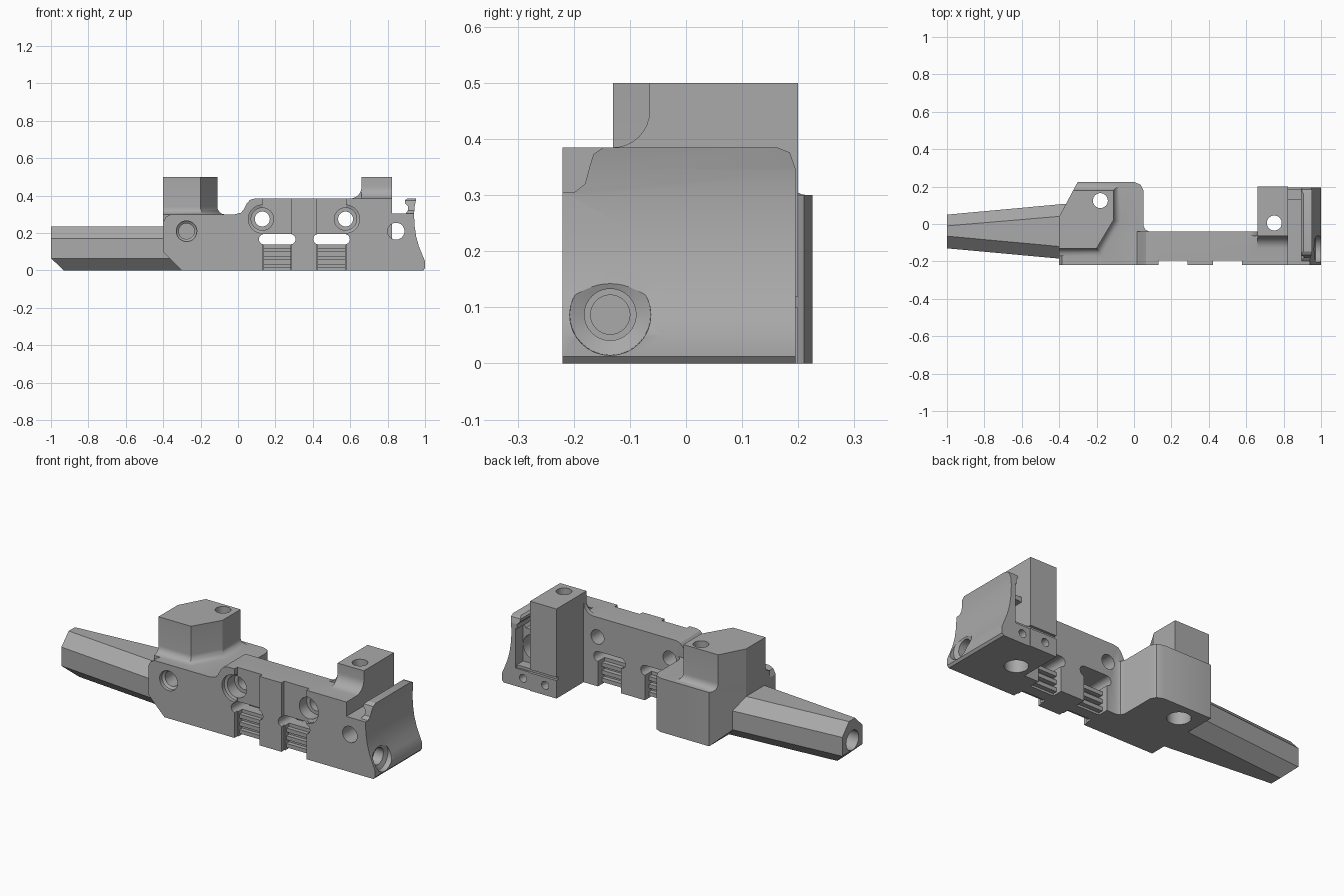
import bpy, bmesh, math
from mathutils import Vector

cube = bpy.data.objects.get("Cube")
if cube:
    bpy.data.objects.remove(cube)

grey = bpy.data.materials.new("plain_grey")
grey.use_nodes = True
grey.diffuse_color = (0.4, 0.4, 0.4, 1)
grey.node_tree.nodes["Principled BSDF"].inputs["Base Color"].default_value = (0.4, 0.4, 0.4, 1)


def loft(name, rings):
    """Closed solid through rings of equal point count."""
    bm = bmesh.new()
    loops = [[bm.verts.new(p) for p in ring] for ring in rings]
    n = len(loops[0])
    for a, b in zip(loops, loops[1:]):
        for i in range(n):
            j = (i + 1) % n
            bm.faces.new((a[i], a[j], b[j], b[i]))
    bm.faces.new(loops[0])
    bm.faces.new(loops[-1])
    bmesh.ops.recalc_face_normals(bm, faces=bm.faces)
    mesh = bpy.data.meshes.new(name)
    bm.to_mesh(mesh)
    bm.free()
    mesh.materials.append(grey)
    obj = bpy.data.objects.new(name, mesh)
    bpy.context.collection.objects.link(obj)
    return obj


def place(p, axis, d):
    return {"x": (d, p[0], p[1]), "y": (p[0], d, p[1]), "z": (p[0], p[1], d)}[axis]


def prism(name, pts, axis, lo, hi):
    return loft(name, [[place(p, axis, d) for p in pts] for d in (lo, hi)])


def circle(c, r, n=32):
    return [(c[0] + r * math.cos(math.tau * i / n), c[1] + r * math.sin(math.tau * i / n))
            for i in range(n)]


def bore(c, axis, steps):
    """Turned cutter: steps are (depth, radius) pairs along the axis."""
    return loft("bore", [[place(p, axis, d) for p in circle(c, r)] for d, r in steps])


def box(x, y, z):
    return prism("box", [(x[0], y[0]), (x[1], y[0]), (x[1], y[1]), (x[0], y[1])], "z", *z)


def combine(obj, other, mode):
    mod = obj.modifiers.new("shape", "BOOLEAN")
    mod.operation = mode
    mod.solver = "EXACT"
    mod.object = other
    bpy.context.view_layer.objects.active = obj
    bpy.ops.object.modifier_apply(modifier=mod.name)
    bpy.data.objects.remove(other)


def add(other):
    combine(body, other, "UNION")


def cut(other, target=None):
    combine(target or body, other, "DIFFERENCE")


# Long front plate with the concave end
end = [(0.99, 0), (1, 0.012), (1, 0.05), (0.985, 0.085), (0.967, 0.13), (0.953, 0.18),
       (0.944, 0.24), (0.941, 0.305)]
body = prism("mount_body", [(-0.3, 0)] + end + [
    (0.823, 0.305), (0.823, 0.385), (0.09, 0.385), (0.065, 0.378), (0.048, 0.36),
    (0.03, 0.325), (0.015, 0.308), (-0.02, 0.3), (-0.36, 0.3), (-0.385, 0.288),
    (-0.4, 0.26), (-0.4, 0.1)], "y", -0.22, -0.04)

# Deep block at the grip side, chamfered below
add(prism("grip_block", [(-0.4, -0.1), (0.08, -0.1), (0.08, -0.04), (0.06, -0.03), (0.05, -0.01),
                         (0.05, 0.18), (0.035, 0.21), (0, 0.225), (-0.3, 0.225), (-0.4, 0.04)],
          "z", 0, 0.3))
cut(prism("wedge", [(-0.29, -0.01), (-0.41, 0.11), (-0.45, 0.11), (-0.45, -0.01)], "y", -0.3, 0.3))

# Deep block at the concave end, with its raised lip
add(prism("end_block", [(0.68, 0)] + end + [(0.68, 0.305)], "y", -0.1, 0.195))
lip = prism("lip", [(0.9, 0.25), (0.943, 0.25), (0.941, 0.3), (0.945, 0.345), (0.953, 0.385), (0.905, 0.385),
                    (0.893, 0.375), (0.893, 0.36), (0.908, 0.345), (0.908, 0.32), (0.893, 0.3)],
            "y", -0.21, 0.195)
cut(prism("front_round", [(-0.23, 0.3), (-0.2, 0.304), (-0.18, 0.32), (-0.172, 0.35), (-0.165, 0.373),
                          (-0.145, 0.386), (-0.145, 0.4), (-0.23, 0.4)], "x", 0.8, 1.05), lip)
cut(prism("back_round", [(0.16, 0.386), (0.185, 0.376), (0.196, 0.345), (0.21, 0.345), (0.21, 0.4),
                         (0.16, 0.4)], "x", 0.8, 1.05), lip)
add(lip)
cut(box((0.8, 0.915), (0.13, 0.3), (0.115, 0.32)))
cut(bore((0.845, 0.21), "y", [(-0.3, 0.045), (0.06, 0.045), (0.06, 0.07), (0.3, 0.07)]))

# End post with a filleted foot
arc = [(-0.13 + 0.065 * math.sin(t), 0.45 - 0.065 * math.cos(t))
       for t in (math.pi / 2 * i / 8 for i in range(9))]
add(prism("end_post", [(-0.13, 0.3)] + arc + [(-0.065, 0.5), (0.2, 0.5), (0.2, 0), (-0.06, 0),
                                              (-0.06, 0.3)], "x", 0.66, 0.823))
side = [(0.6 + 0.06 * math.sin(t), 0.445 - 0.06 * math.cos(t))
        for t in (math.pi / 2 * i / 8 for i in range(9))]
add(prism("post_fillet", [(0.6, 0.37)] + side + [(0.7, 0.445), (0.7, 0.37)], "y", -0.065, -0.04))

# Faceted tower on the grip block, flaring into a fillet
top = [(-0.4, -0.13), (-0.2, -0.13), (-0.11, 0.02), (-0.11, 0.18), (-0.325, 0.18), (-0.4, 0.04)]
foot = [(-0.4, -0.17), (-0.175, -0.17), (-0.07, 0.008), (-0.07, 0.215), (-0.306, 0.215), (-0.4, 0.04)]
rings = [[(*p, 0.25) for p in foot]]
for i in range(7):
    t = math.pi / 2 * i / 6
    rings.append([(*Vector(f).lerp(Vector(p), math.sin(t)), 0.34 - 0.04 * math.cos(t))
                  for f, p in zip(foot, top)])
rings.append([(*p, 0.5) for p in top])
add(loft("grip_tower", rings))


# Tapered eight-sided grip with a bored, bevelled tip
def grip_ring(x, y):
    return [(x, *p) for p in ((y[1], 0), (y[2], 0), (y[3], 0.065), (y[3], 0.17),
                              (y[2], 0.235), (y[1], 0.235), (y[0], 0.17), (y[0], 0.065))]


grip = loft("grip", [grip_ring(-1, (-0.13, -0.065, -0.01, 0.05)),
                     grip_ring(-0.29, (-0.195, -0.13, 0.05, 0.115))])
cut(prism("tip_bevel", [(-1.01, 0.075), (-0.92, -0.01), (-1.01, -0.01)], "y", -0.3, 0.3), grip)
cut(bore((-0.04, 0.12), "x", [(-1.1, 0.055), (-0.85, 0.055)]), grip)
add(grip)

# Strap openings: shallow front channels, through slots and ribbed windows
for cx in (0.21, 0.5):
    cut(box((cx - 0.078, cx + 0.077), (-0.3, -0.195), (-0.1, 0.5)))
    slot = [p for s in (1, -1) for p in
            [(cx + s * (0.07 + 0.028 * math.cos(a)), 0.167 + s * 0.028 * math.sin(a))
             for a in (math.pi * (i / 8 - 0.5) for i in range(9))]]
    cut(prism("slot", slot, "y", -0.3, 0.1))
    for y in ((-0.3, -0.16), (-0.1, 0)):
        cut(box((cx - 0.072, cx + 0.072), y, (-0.1, 0.14)))
    for z in (0.012, 0.055, 0.098):
        add(box((cx - 0.075, cx + 0.075), (-0.183, -0.075), (z, z + 0.022)))

# Counterbored bolt holes through the plate
for x in (0.13, 0.575):
    cut(bore((x, 0.275), "y", [(-0.3, 0.075), (-0.2, 0.075), (-0.195, 0.06), (-0.13, 0.06),
                               (-0.13, 0.04), (0.04, 0.04)]))
cut(bore((-0.275, 0.21), "y", [(-0.3, 0.055), (-0.2, 0.055), (-0.19, 0.042), (-0.06, 0.042)]))

# Upright holes through both posts, wider below
for c in ((-0.18, 0.125), (0.75, 0.005)):
    cut(bore(c, "z", [(-0.1, 0.06), (0.08, 0.06), (0.08, 0.04), (0.6, 0.04)]))

# Stepped hole in the concave end, then the rear ledge and its two small holes
cut(bore((-0.135, 0.087), "x", [(1.1, 0.075), (0.97, 0.072), (0.96, 0.046), (0.9, 0.046),
                                (0.9, 0.035), (0.84, 0.035)]))
cut(box((0.6, 0.915), (0.185, 0.3), (0.1, 0.118)))
for x in (0.73, 0.87):
    cut(bore((x, 0.055), "y", [(0.14, 0.022), (0.3, 0.022)]))

# Smooth the round parts only
bpy.ops.object.select_all(action="DESELECT")
body.select_set(True)
bpy.context.view_layer.objects.active = body
bpy.ops.object.shade_smooth_by_angle(angle=math.radians(28))
